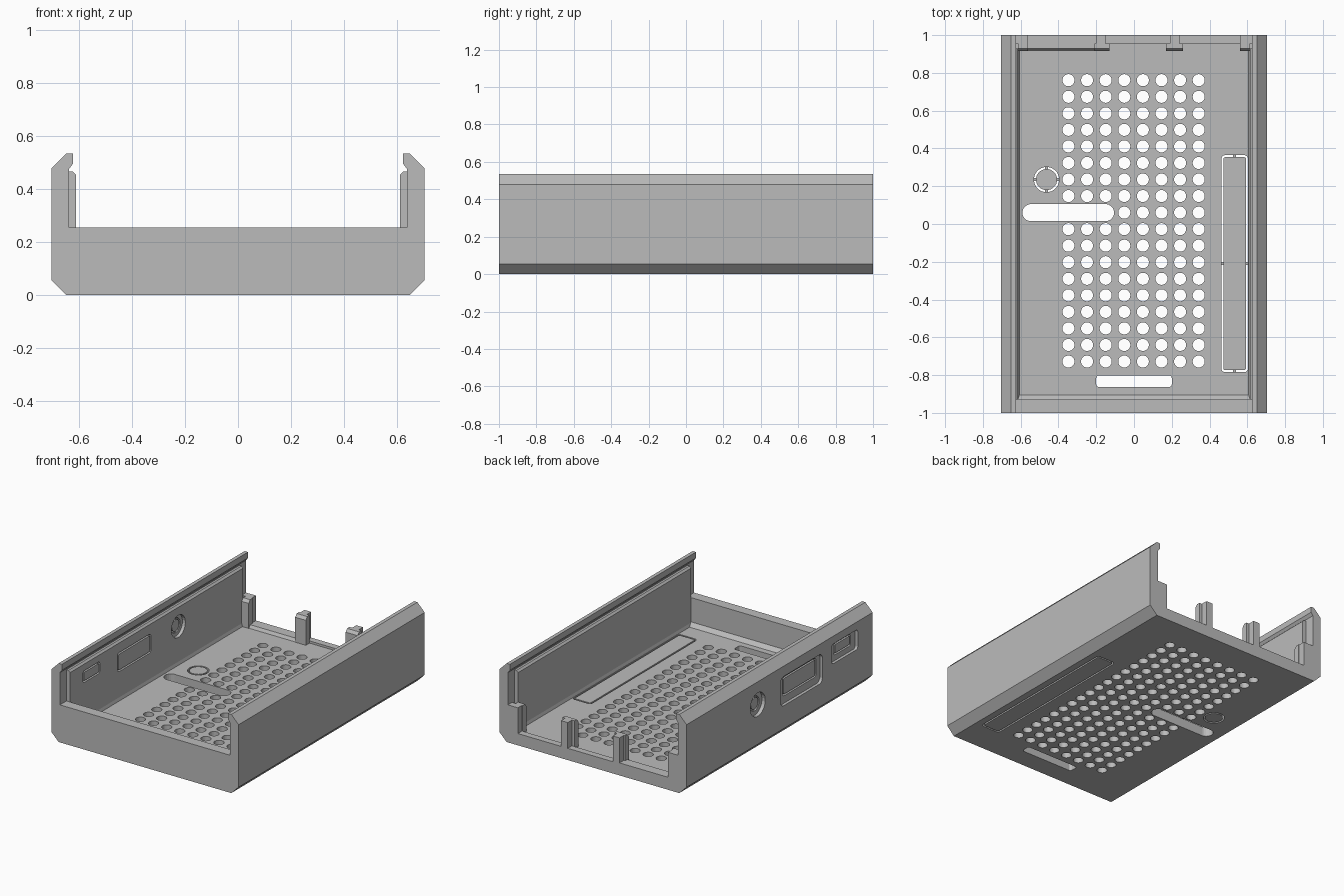
import bpy, bmesh, math

if "Cube" in bpy.data.objects:
    bpy.data.objects.remove(bpy.data.objects["Cube"], do_unlink=True)

grey = bpy.data.materials.new("plain grey")
grey.use_nodes = True
grey.diffuse_color = (0.5, 0.5, 0.5, 1)
grey.node_tree.nodes["Principled BSDF"].inputs["Base Color"].default_value = (0.5, 0.5, 0.5, 1)

AXES = {"X": lambda u, v, d: (d, u, v),
        "Y": lambda u, v, d: (u, d, v),
        "Z": lambda u, v, d: (u, v, d)}


def prism(bm, loop, axis, a, b, inner=None):
    """Extrude a closed loop along an axis; an inner loop makes it a tube."""
    place = AXES[axis]
    n = len(loop)
    rings = [[bm.verts.new(place(u, v, d)) for u, v in l]
             for l in ([loop, inner] if inner else [loop]) for d in (a, b)]

    def bridge(p, q):
        for i in range(n):
            j = (i + 1) % n
            bm.faces.new((p[i], p[j], q[j], q[i]))
    if inner:
        for p, q in ((0, 1), (1, 3), (3, 2), (2, 0)):
            bridge(rings[p], rings[q])
    else:
        bridge(*rings)
        bm.faces.new(rings[0])
        bm.faces.new(rings[1])


def box(bm, x0, x1, y0, y1, z0, z1):
    prism(bm, [(x0, y0), (x1, y0), (x1, y1), (x0, y1)], "Z", z0, z1)


def rounded(cx, cy, w, h, r, n=6):
    """Rounded rectangle; a circle when r is half of both sides."""
    pts = []
    for k, (sx, sy) in enumerate(((1, 1), (-1, 1), (-1, -1), (1, -1))):
        for i in range(n):
            t = math.pi / 2 * (k + (i + 0.5) / n)
            pts.append((cx + sx * (w / 2 - r) + r * math.cos(t),
                        cy + sy * (h / 2 - r) + r * math.sin(t)))
    return pts


def make(name, bm):
    bmesh.ops.recalc_face_normals(bm, faces=bm.faces)
    me = bpy.data.meshes.new(name)
    bm.to_mesh(me)
    bm.free()
    me.materials.append(grey)
    ob = bpy.data.objects.new(name, me)
    bpy.context.scene.collection.objects.link(ob)
    return ob


def cut(ob, cutter):
    mod = ob.modifiers.new("cut", "BOOLEAN")
    mod.operation = "DIFFERENCE"
    mod.solver = "EXACT"
    mod.object = cutter
    bpy.context.view_layer.update()
    ev = ob.evaluated_get(bpy.context.evaluated_depsgraph_get())
    me = bpy.data.meshes.new_from_object(ev)
    ob.modifiers.clear()
    ob.data = me


# Main shell: channel section with chamfered corners and inward lips
FLOOR = 0.065
half = [(0.65, 0), (0.705, 0.055), (0.705, 0.48), (0.65, 0.535),
        (0.625, 0.535), (0.625, 0.495), (0.64, 0.475), (0.64, FLOOR)]
bm = bmesh.new()
prism(bm, half + [(-x, z) for x, z in reversed(half)], "Y", -1, 1)
shell = make("case_shell", bm)

# Linings along both side walls
linings = []
for side, name in ((1, "left_wall_lining"), (-1, "right_wall_lining")):
    bm = bmesh.new()
    sec = [(0.645, 0.06), (0.605, 0.06), (0.613, 0.085), (0.613, 0.455),
           (0.625, 0.467), (0.645, 0.467)]
    prism(bm, [(side * x, z) for x, z in sec], "Y", -0.93, 0.93)
    linings.append(make(name, bm))

# Front wall with a sloped foot
bm = bmesh.new()
prism(bm, [(-1, FLOOR), (-1, 0.255), (-0.93, 0.255), (-0.93, 0.09), (-0.905, FLOOR)],
      "X", -0.64, 0.64)
make("front_wall", bm)

# Back posts: sloped retaining tab in front, narrower stem behind
posts = (("back_post_left", 0.17, 0.26, 0.19, 0.24),
         ("back_post_right", -0.21, -0.13, -0.2, -0.15),
         ("back_corner_post_left", 0.56, 0.613, 0.565, 0.64),
         ("back_corner_post_right", -0.613, -0.56, -0.64, -0.565))
for name, a, b, c, d in posts:
    bm = bmesh.new()
    prism(bm, [(0.915, 0.06), (0.955, 0.06), (0.955, 0.255), (0.93, 0.255), (0.915, 0.235)],
          "X", a, b)
    box(bm, c, d, 0.955, 1, 0.06, 0.255)
    make(name, bm)

# Low sills between the posts
bm = bmesh.new()
prism(bm, [(0.915, 0.06), (0.93, 0.085), (1, 0.085), (1, 0.06)], "X", -0.565, -0.2)
for a, b in ((-0.15, 0.19), (0.24, 0.565)):
    box(bm, a, b, 0.955, 1, 0.06, 0.08)
make("back_sills", bm)

# Floor cutouts: vent grid, slots and outlined knockouts
SLIT = 0.011
bm = bmesh.new()
for col in range(8):
    for row in range(18):
        if row == 9 and col < 3:
            continue                     # taken by the long slot
        hole = rounded(-0.347 + col * 0.0985, -0.728 + row * 0.0876, 0.064, 0.064, 0.032)
        prism(bm, hole, "Z", -0.1, 0.2)
for cx, cy, w, h, r in ((-0.348, 0.06, 0.485, 0.09, 0.044), (0, -0.832, 0.4, 0.062, 0.015)):
    prism(bm, rounded(cx, cy, w, h, r), "Z", -0.1, 0.2)

tabs = bmesh.new()


def knockout(bm, axis, a, b, t0, t1, cx, cy, w, h, r):
    """Narrow slit around a panel, held by four small bridges."""
    prism(bm, rounded(cx, cy, w, h, r), axis, a, b,
          rounded(cx, cy, w - 2 * SLIT, h - 2 * SLIT, r - SLIT))
    for sx, sy in ((1, 0), (-1, 0), (0, 1), (0, -1)):
        u = cx + sx * (w - SLIT) / 2
        v = cy + sy * (h - SLIT) / 2
        e = 0.008
        prism(tabs, [(u - e, v - e), (u + e, v - e), (u + e, v + e), (u - e, v + e)],
              axis, t0, t1)


knockout(bm, "Z", -0.1, 0.2, 0.015, 0.05, -0.463, 0.235, 0.134, 0.134, 0.067)
knockout(bm, "Z", -0.1, 0.2, 0.015, 0.05, 0.533, -0.21, 0.142, 1.15, 0.022)
floor_cutter = make("floor_cutter", bm)

# Side ports: outer recesses, then slits through wall and lining
bm = bmesh.new()
prism(bm, rounded(0.235, 0.325, 0.16, 0.16, 0.08), "X", -0.8, -0.68)
prism(bm, rounded(0.235, 0.325, 0.15, 0.15, 0.075), "X", -0.635, -0.5)
prism(bm, rounded(-0.235, 0.31, 0.45, 0.2, 0.035), "X", -0.8, -0.685)
prism(bm, rounded(-0.7, 0.36, 0.28, 0.135, 0.02), "X", -0.8, -0.685)
recess_cutter = make("recess_cutter", bm)

bm = bmesh.new()
for port in ((0.235, 0.325, 0.1, 0.1, 0.05), (-0.24, 0.325, 0.36, 0.13, 0.02),
             (-0.7, 0.37, 0.18, 0.08, 0.015)):
    knockout(bm, "X", -0.8, -0.5, -0.67, -0.64, *port)
slit_cutter = make("slit_cutter", bm)
make("knockout_bridges", tabs)

cut(shell, floor_cutter)
for ob in (shell, linings[1]):
    cut(ob, recess_cutter)
    cut(ob, slit_cutter)
for c in (floor_cutter, recess_cutter, slit_cutter):
    bpy.data.objects.remove(c, do_unlink=True)
